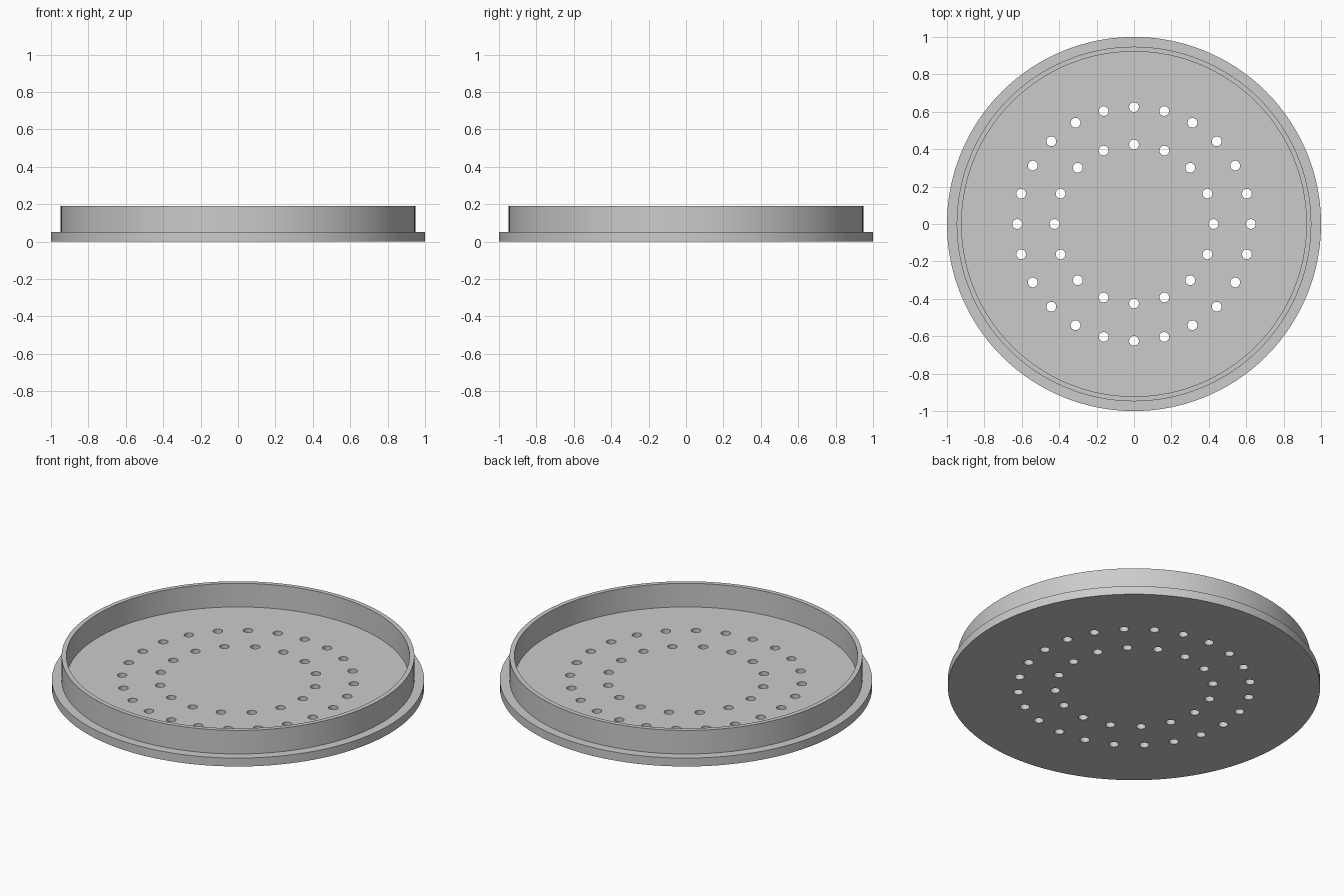
import bpy
import bmesh
from math import cos, sin, tau
from mathutils import Matrix

SEGMENTS = 128
FLANGE_TOP, RIM_TOP = 0.05, 0.19
HOLE_RADIUS = 0.026

cube = bpy.data.objects.get("Cube")
if cube:
    bpy.data.objects.remove(cube, do_unlink=True)


def flat_material(name, colour):
    mat = bpy.data.materials.new(name)
    mat.use_nodes = True
    mat.diffuse_color = colour
    mat.node_tree.nodes["Principled BSDF"].inputs["Base Color"].default_value = colour
    return mat


def add_object(name, bm):
    mesh = bpy.data.meshes.new(name)
    bmesh.ops.recalc_face_normals(bm, faces=bm.faces[:])
    bm.to_mesh(mesh)
    bm.free()
    obj = bpy.data.objects.new(name, mesh)
    bpy.context.collection.objects.link(obj)
    return obj


def lathe(name, profile):
    """Turn a profile of (radius, height) points, closed by a flat disc at each end."""
    bm = bmesh.new()
    rings = [[bm.verts.new((r * cos(tau * i / SEGMENTS), r * sin(tau * i / SEGMENTS), z))
              for i in range(SEGMENTS)] for r, z in profile]
    for low, high in zip(rings, rings[1:]):
        for i in range(SEGMENTS):
            j = (i + 1) % SEGMENTS
            bm.faces.new((low[i], low[j], high[j], high[i]))
    bm.faces.new(rings[0])
    bm.faces.new(rings[-1])
    return add_object(name, bm)


# Round tray: base disc with a flange and a thin raised rim
tray = lathe("perforated_round_tray", [
    (1.0, 0.0), (1.0, FLANGE_TOP),
    (0.948, FLANGE_TOP), (0.948, RIM_TOP),
    (0.922, RIM_TOP), (0.922, FLANGE_TOP),
])
tray.data.materials.append(flat_material("plain grey", (0.6, 0.6, 0.6, 1.0)))

# Two rings of drain holes
bm = bmesh.new()
for count, radius in ((24, 0.625), (16, 0.425)):
    for i in range(count):
        a = tau * i / count
        place = Matrix.Translation((radius * cos(a), radius * sin(a), FLANGE_TOP / 2))
        bmesh.ops.create_cone(bm, cap_ends=True, segments=32, radius1=HOLE_RADIUS,
                              radius2=HOLE_RADIUS, depth=0.15, matrix=place)
cutter = add_object("hole_cutter", bm)
cutter.hide_render = True

# Cut the holes, then keep the finished mesh
cut = tray.modifiers.new("holes", 'BOOLEAN')
cut.operation = 'DIFFERENCE'
cut.solver = 'EXACT'
cut.object = cutter
bpy.ops.object.select_all(action='DESELECT')
tray.select_set(True)
bpy.context.view_layer.objects.active = tray
bpy.ops.object.modifier_apply(modifier=cut.name)
bpy.data.objects.remove(cutter, do_unlink=True)

# Smooth round walls with crisp edges
bpy.ops.object.shade_smooth_by_angle(angle=0.5)
